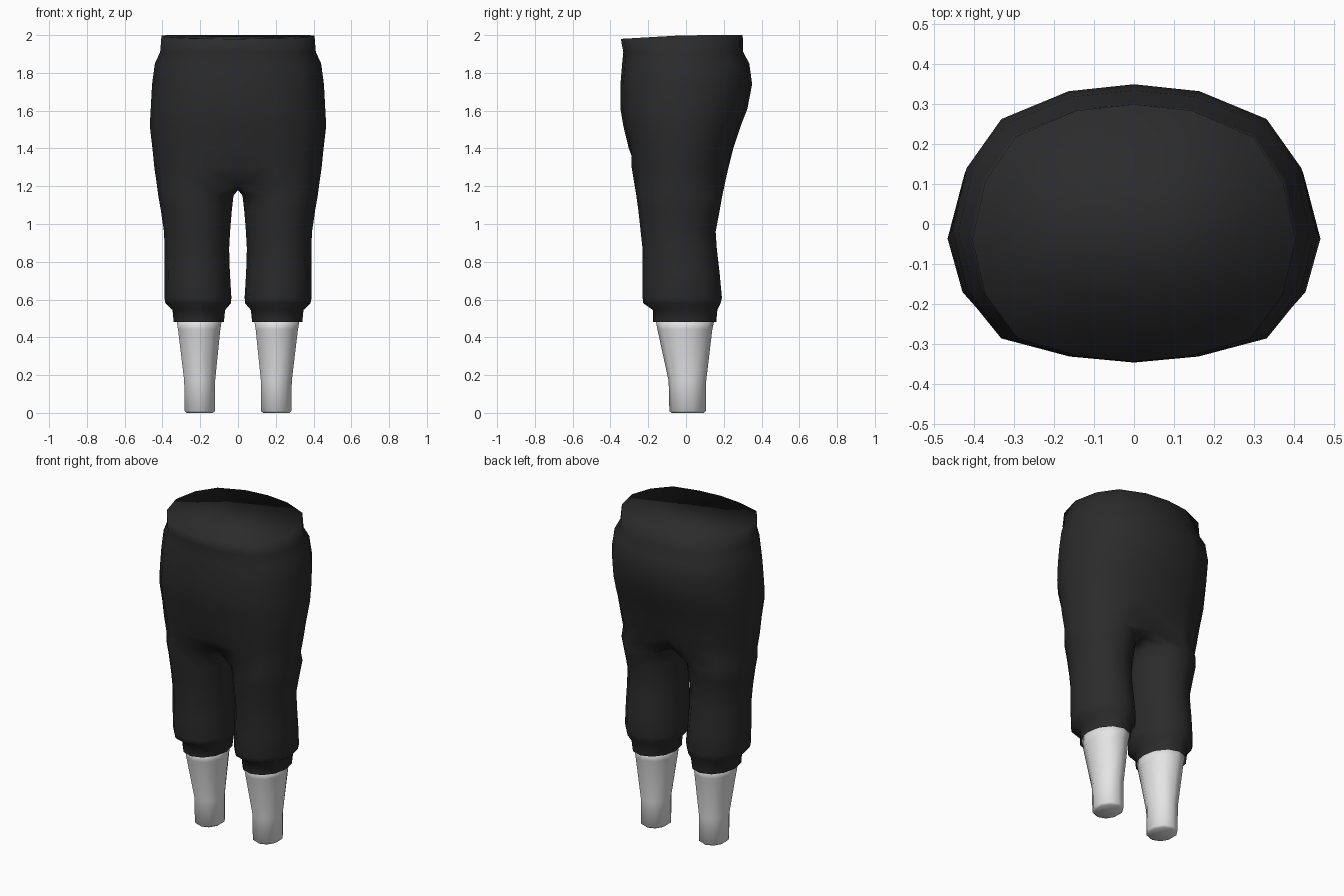
import bpy, bmesh, math

if "Cube" in bpy.data.objects:
    bpy.data.objects.remove(bpy.data.objects["Cube"])


def material(name, rgb):
    m = bpy.data.materials.new(name)
    m.diffuse_color = (*rgb, 1)
    m.use_nodes = True
    m.node_tree.nodes["Principled BSDF"].inputs["Base Color"].default_value = m.diffuse_color
    return m


black = material("black cloth", (0.024, 0.024, 0.024))
pale = material("pale grey", (0.78, 0.78, 0.78))


def finish(bm, name, mat):
    bmesh.ops.remove_doubles(bm, verts=bm.verts, dist=0.0005)
    bmesh.ops.recalc_face_normals(bm, faces=bm.faces)
    for f in bm.faces:
        f.smooth = True
    me = bpy.data.meshes.new(name)
    bm.to_mesh(me)
    bm.free()
    me.materials.append(mat)
    ob = bpy.data.objects.new(name, me)
    bpy.context.collection.objects.link(ob)
    return ob


def bridge(bm, a, b, closed):
    n = len(a)
    for i in range(n if closed else n - 1):
        j = (i + 1) % n
        bm.faces.new((a[i], a[j], b[j], b[i]))


def oval(z, x0, x1, yf, yb, n, start):
    """Closed ring of n points, clockwise from the start angle."""
    cx, rx, cy, ry = (x0 + x1) / 2, (x1 - x0) / 2, (yf + yb) / 2, (yb - yf) / 2
    angles = [math.radians(start - 360 * k / n) for k in range(n)]
    return [(cx + rx * math.cos(a), cy + ry * math.sin(a), z) for a in angles]


# Half cross-section of the trunk, back to front, in units of its half size
section = [(0, 1), (.36, .95), (.73, .75), (.92, .40), (1, -.05),
           (.92, -.48), (.72, -.82), (.35, -.955), (0, -1)]

# z, half width, front y, back y
trunk = [
    (2.00, .405, -.345, .30),
    (1.91, .412, -.332, .303),
    (1.85, .440, -.338, .335),
    (1.74, .455, -.347, .35),
    (1.61, .462, -.347, .325),
    (1.52, .467, -.332, .29),
    (1.40, .453, -.303, .25),
    (1.30, .443, -.288, .225),
    (1.21, .430, -.273, .205),
]
# z, inner x, outer x, front y, back y
leg = [
    (1.15, .024, .422, -.263, .192),
    (1.07, .033, .408, -.252, .178),
    (0.96, .042, .392, -.240, .157),
    (0.87, .047, .388, -.230, .163),
    (0.74, .043, .390, -.230, .178),
    (0.61, .035, .390, -.230, .190),
    (0.58, .038, .384, -.226, .183),
    (0.545, .068, .347, -.175, .166),
    (0.48, .075, .340, -.174, .160),
]

# Trousers: both halves, welded on the centre line
bm = bmesh.new()
for s in (1, -1):
    def ring(points):
        return [bm.verts.new((s * x, y, z)) for x, y, z in points]

    rows = []
    for i, (z, w, yf, yb) in enumerate(trunk):
        cy, ry = (yf + yb) / 2, (yb - yf) / 2
        pts = []
        for k, (u, v) in enumerate(section):
            if i >= 7 and k in (1, 7):              # thighs swell beside the crease
                u, v = .42, math.copysign(1, v)
            x, y = w * u, cy + ry * v
            if k in (0, 8):                         # crease above the crotch
                y *= {7: 0.92, 8: 0.72}.get(i, 1)
            # waistband dips slightly at the front
            dz = 0.02 * max(0, -y / .345) if i == 0 else 0
            pts.append((x, y, z - dz))
        rows.append(ring(pts))
    for a, b in zip(rows, rows[1:]):
        bridge(bm, a, b, False)
    bm.faces.new(rows[0])                           # waist closing face

    crotch = ring([(0, -.12, 1.188), (0, -.02, 1.18), (0, .08, 1.188)])
    prev = rows[-1] + crotch
    for r in leg:
        cur = ring(oval(*r, 12, 120))
        bridge(bm, prev, cur, True)
        prev = cur
finish(bm, "trousers", black)

# Lower legs
shin = [
    (0.50, .078, .334, -.162, .152),
    (0.44, .088, .323, -.151, .139),
    (0.17, .117, .289, -.092, .107),
    (0.01, .117, .287, -.088, .106),
    (0.00, .130, .275, -.076, .094),
]
for s, side in ((1, "left"), (-1, "right")):
    bm = bmesh.new()
    prev = None
    for r in shin:
        cur = [bm.verts.new((s * x, y, z)) for x, y, z in oval(*r, 10, 90)]
        if prev:
            bridge(bm, prev, cur, True)
        else:
            bm.faces.new(cur)
        prev = cur
    bm.faces.new(prev)
    finish(bm, side + "_lower_leg", pale)
